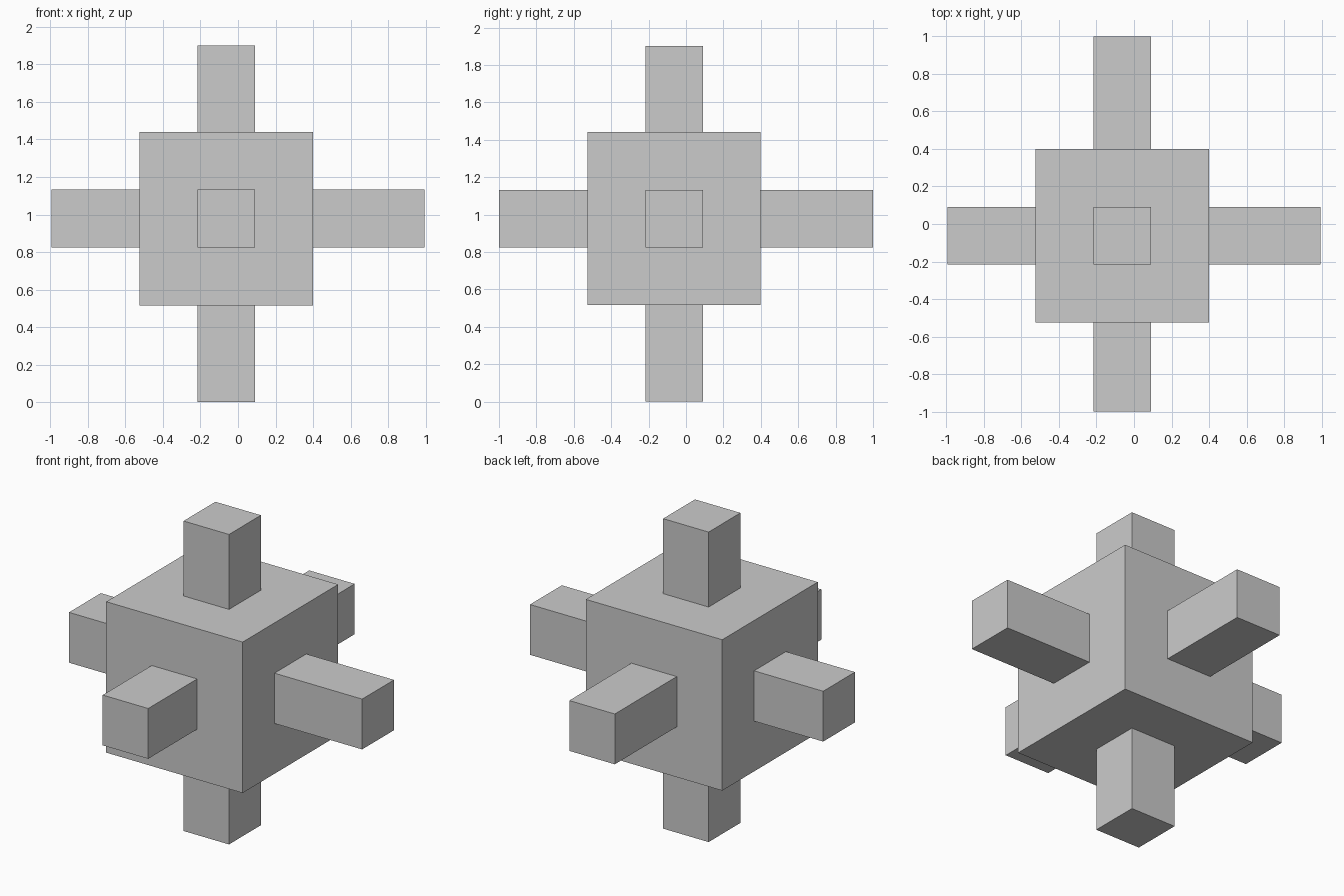
import bpy, bmesh
from mathutils import Matrix, Vector

if "Cube" in bpy.data.objects:
    bpy.data.objects.remove(bpy.data.objects["Cube"])

SIZE = 0.925
CENTRE = Vector((-0.063, -0.063, 0.978))
LOW = (-0.994, -1.0, 0.0)     # arm ends on the negative sides
HIGH = (0.994, 1.0, 1.9)      # arm ends on the positive sides

# Central cube
bm = bmesh.new()
bmesh.ops.create_cube(bm, size=SIZE, matrix=Matrix.Translation(CENTRE))
bm.normal_update()

# Inset the middle third of every side, then pull it out into an arm
sides = list(bm.faces)
bmesh.ops.inset_individual(bm, faces=sides, thickness=SIZE / 3, use_even_offset=True)
bm.normal_update()
for face in sides:
    normal = face.normal.copy()
    axis = max(range(3), key=lambda i: abs(normal[i]))
    end = HIGH[axis] if normal[axis] > 0 else LOW[axis]
    tip = bmesh.ops.extrude_discrete_faces(bm, faces=[face])["faces"][0]
    for v in tip.verts:
        v.co[axis] = end

bmesh.ops.recalc_face_normals(bm, faces=bm.faces)
mesh = bpy.data.meshes.new("six_armed_cube")
bm.to_mesh(mesh)
bm.free()
bpy.context.collection.objects.link(bpy.data.objects.new("six_armed_cube", mesh))
